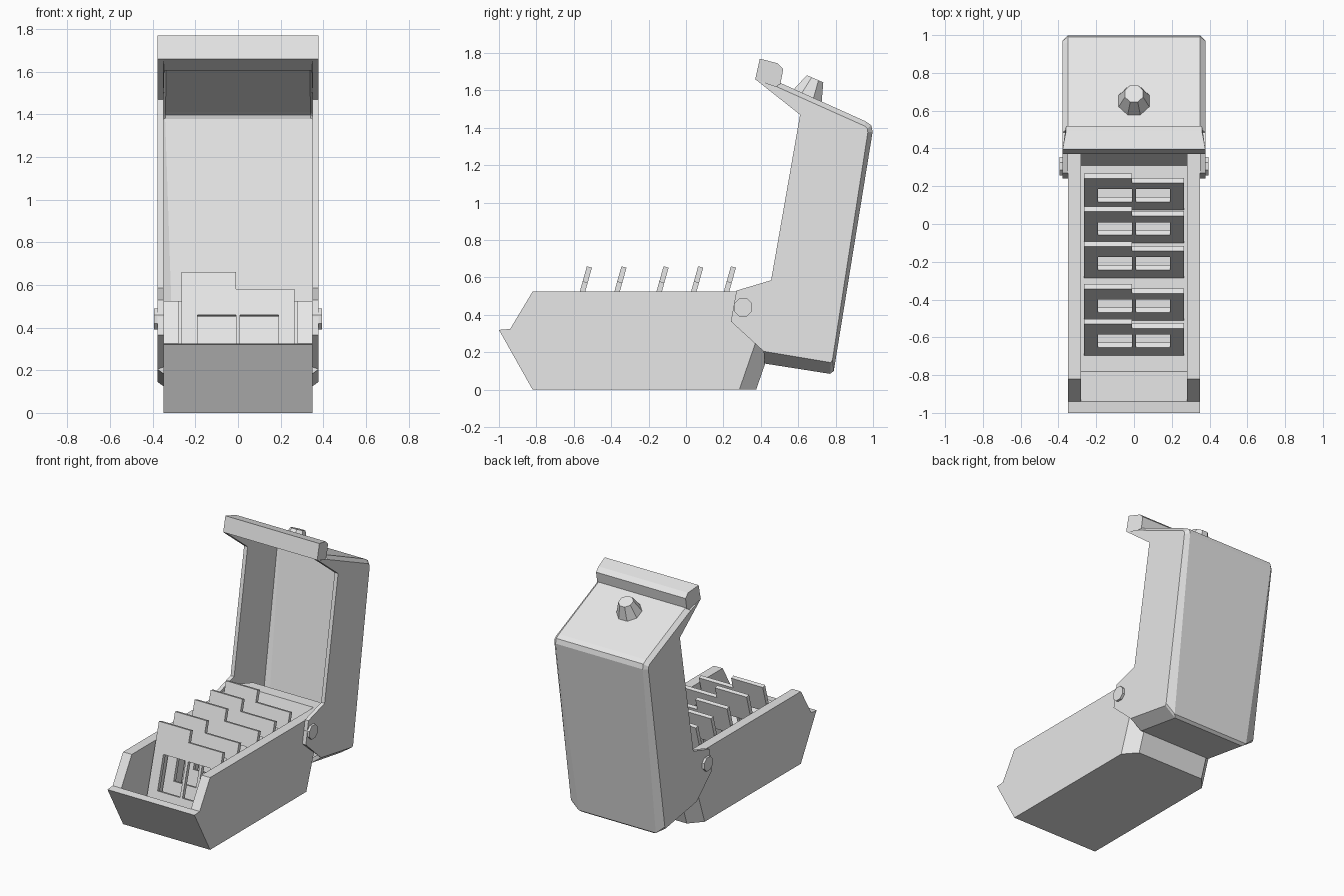
import bpy, bmesh, math
from mathutils import Vector, Matrix

if "Cube" in bpy.data.objects:
    bpy.data.objects.remove(bpy.data.objects["Cube"])

grey = bpy.data.materials.new("light_grey")
grey.use_nodes = True
COLOUR = (0.8, 0.8, 0.8, 1)
grey.diffuse_color = COLOUR
grey.node_tree.nodes["Principled BSDF"].inputs["Base Color"].default_value = COLOUR


def finish(name, bm):
    mesh = bpy.data.meshes.new(name)
    bm.to_mesh(mesh)
    bm.free()
    mesh.materials.append(grey)
    obj = bpy.data.objects.new(name, mesh)
    bpy.context.collection.objects.link(obj)
    return obj


def prism(profile):
    """Closed solid across x from (y, z, half width) points."""
    bm = bmesh.new()
    left = [bm.verts.new((w, y, z)) for y, z, w in profile]
    right = [bm.verts.new((-w, y, z)) for y, z, w in profile]
    bm.faces.new(left)
    bm.faces.new(right)
    n = len(profile)
    for i in range(n):
        j = (i + 1) % n
        bm.faces.new((left[i], left[j], right[j], right[i]))
    bmesh.ops.recalc_face_normals(bm, faces=bm.faces)
    return bm


def solidify(obj, thickness):
    mod = obj.modifiers.new("thickness", "SOLIDIFY")
    mod.thickness = thickness
    mod.offset = -1
    mod.use_even_offset = True


# Tray body with chamfered rear corners and a hollow middle
TILT = 0.346
FLOOR = 0.07
HALF = 0.35
outline = [(-0.82, 0), (0.375, 0), (0.375 + TILT * 0.525, 0.525),
           (-0.82, 0.525), (-0.94, 0.325), (-1, 0.32)]
bm = prism([(y, z, HALF) for y, z in outline])
for side in (1, -1):
    bmesh.ops.bisect_plane(
        bm, geom=bm.verts[:] + bm.edges[:] + bm.faces[:],
        plane_co=(side * HALF, 0.285, 0),
        plane_no=Vector((side * 0.09, 0.08, -0.08 * TILT)), clear_outer=True)
    bmesh.ops.holes_fill(bm, edges=[e for e in bm.edges if e.is_boundary])
bmesh.ops.recalc_face_normals(bm, faces=bm.faces)
tray = finish("tray", bm)

hollow = [(-0.78, FLOOR), (0.31, FLOOR), (0.31 + TILT * 0.63, 0.7),
          (-0.94, 0.7), (-0.94, 0.325)]
cutter = finish("tray_cutter", prism([(y, z, 0.28) for y, z in hollow]))
cutter.hide_render = True
cutter.hide_viewport = True
cutter.display_type = 'WIRE'
cut = tray.modifiers.new("hollow", "BOOLEAN")
cut.operation = 'DIFFERENCE'
cut.solver = 'EXACT'
cut.object = cutter

# Leaning dividers with two windows and a stepped top
XS = (-0.265, -0.19, -0.01, 0.01, 0.19, 0.265)
ZS = (FLOOR, 0.22, 0.46, 0.58, 0.66)
for number, top_y in enumerate((-0.53, -0.345, -0.12, 0.065, 0.24), 1):
    bm = bmesh.new()
    grid = [[bm.verts.new((x, top_y + (z - ZS[-1]) * 0.28, z)) for x in XS]
            for z in ZS]
    for r in range(len(ZS) - 1):
        for c in range(len(XS) - 1):
            window = r == 1 and c in (1, 3)
            step = r == 3 and c > 1
            if not window and not step:
                bm.faces.new((grid[r][c], grid[r][c + 1],
                              grid[r + 1][c + 1], grid[r + 1][c]))
    bmesh.ops.delete(bm, geom=[v for v in bm.verts if not v.link_faces],
                     context='VERTS')
    solidify(finish(f"divider_{number}", bm), 0.028)

# Open lid: a side panel outline and a chamfered outer band, as a thin shell
LID = 0.378
# each entry: side panel (y, z), outer band (y, z, half width)
chain = [((0.415, 0.205), (0.42, 0.14, 0.29)),
         ((0.775, 0.145), (0.77, 0.085, 0.29)),
         ((0.783, 0.16), (0.79, 0.1, 0.31)),
         ((0.972, 1.375), (0.998, 1.38, 0.35)),
         ((0.97, 1.395), (0.99, 1.415, 0.35)),
         ((0.955, 1.41), (0.96, 1.435, 0.35)),
         ((0.485, 1.62), (0.505, 1.64, 0.35))]
front_edge = [(0.37, 1.66), (0.61, 1.47), (0.455, 0.585),
              (0.27, 0.53), (0.24, 0.365)]
bm = bmesh.new()
bands = []
for s in (1, -1):
    rim = [bm.verts.new((s * LID, y, z)) for (y, z), _ in chain]
    band = [bm.verts.new((s * w, y, z)) for _, (y, z, w) in chain]
    front = [bm.verts.new((s * LID, y, z)) for y, z in front_edge]
    bm.faces.new(rim + front)
    for i in range(len(chain) - 1):
        bm.faces.new((rim[i], rim[i + 1], band[i + 1], band[i]))
    bands.append(band)
a, b = bands
back_faces = [bm.faces.new((a[i], a[i + 1], b[i + 1], b[i]))
              for i in range(len(chain) - 1)]
bmesh.ops.recalc_face_normals(bm, faces=bm.faces)
bm.normal_update()
if back_faces[2].normal.y < 0:
    bmesh.ops.reverse_faces(bm, faces=bm.faces)
solidify(finish("lid", bm), 0.028)

# Lip along the front of the lid
finish("lid_lip", prism([(0.37, 1.66, LID), (0.395, 1.77, LID),
                         (0.49, 1.745, 0.36), (0.52, 1.715, 0.36),
                         (0.505, 1.635, 0.36), (0.485, 1.605, 0.36)]))


def cone(name, sides, r1, r2, depth, centre, axis):
    bm = bmesh.new()
    turn = Vector(axis).to_track_quat('Z', 'Y').to_matrix().to_4x4()
    bmesh.ops.create_cone(
        bm, cap_ends=True, segments=sides, radius1=r1, radius2=r2, depth=depth,
        matrix=Matrix.Translation(centre) @ turn @ Matrix.Rotation(math.pi / sides, 4, 'Z'))
    return finish(name, bm)


# Tapered knob on the lid and the two hinge pins
cone("lid_knob", 8, 0.093, 0.052, 0.11, (0, 0.668, 1.612), (0, 0.4, 0.91))
for name, s in (("left_hinge_pin", 1), ("right_hinge_pin", -1)):
    cone(name, 8, 0.053, 0.053, 0.055, (s * 0.3675, 0.305, 0.44), (s, 0, 0))
